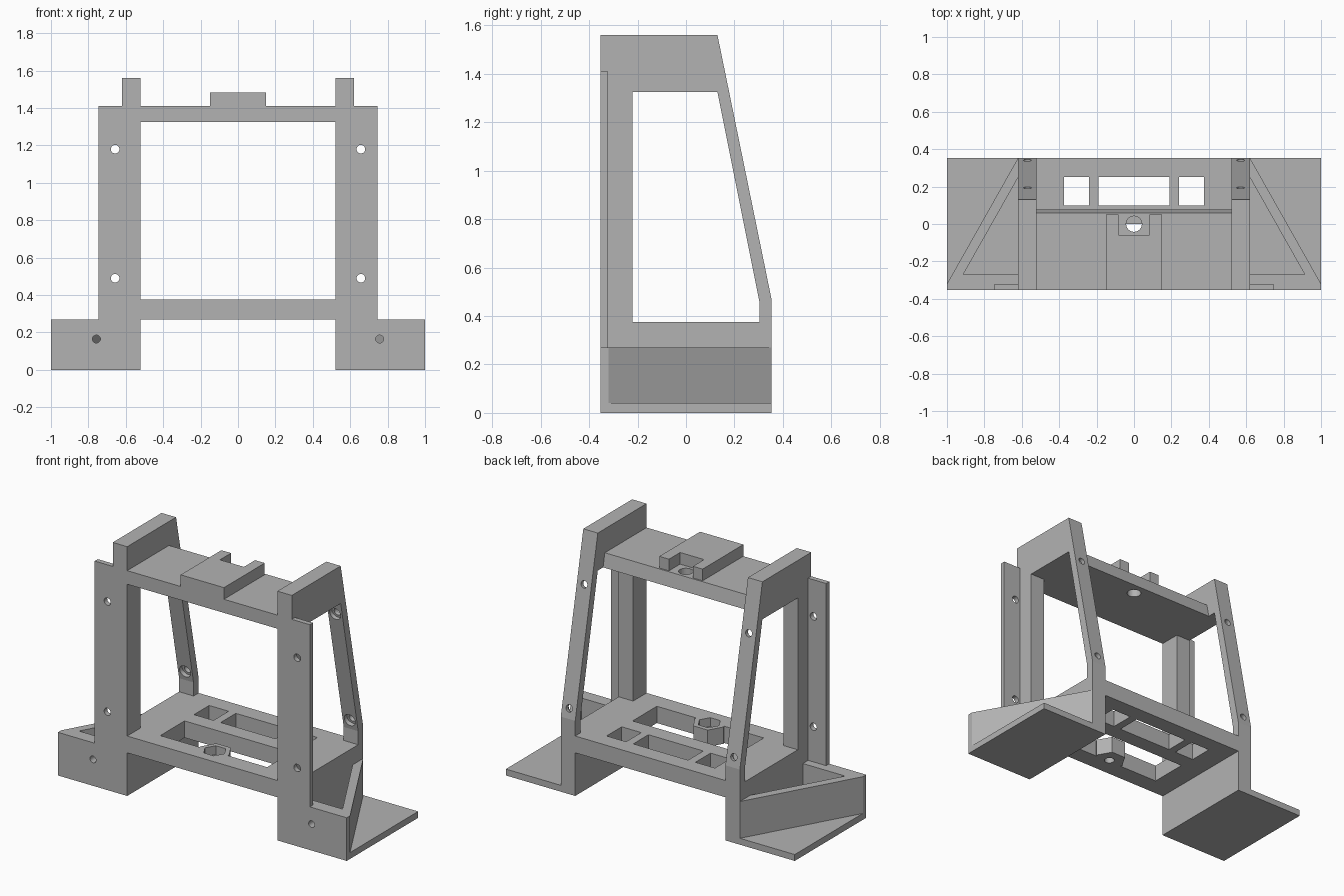
import bpy, math
from mathutils import Vector, Matrix

cube = bpy.data.objects.get("Cube")
if cube:
    bpy.data.objects.remove(cube, do_unlink=True)

grey = bpy.data.materials.new("plain grey")
grey.use_nodes = True
COLOUR = (0.45, 0.45, 0.45, 1)
grey.diffuse_color = COLOUR
grey.node_tree.nodes["Principled BSDF"].inputs["Base Color"].default_value = COLOUR


def prism(name, profile, low, high, axis="z"):
    """Extrude a profile: (x, y) along z, or (y, z) along x."""
    def place(p, t):
        return (p[0], p[1], t) if axis == "z" else (t, p[0], p[1])
    n = len(profile)
    verts = [place(p, t) for t in (low, high) for p in profile]
    faces = [list(range(n))[::-1], list(range(n, 2 * n))]
    faces += [[i, (i + 1) % n, n + (i + 1) % n, n + i] for i in range(n)]
    mesh = bpy.data.meshes.new(name)
    mesh.from_pydata(verts, [], faces)
    mesh.materials.append(grey)
    obj = bpy.data.objects.new(name, mesh)
    bpy.context.collection.objects.link(obj)
    return obj


def box(name, x0, x1, y0, y1, z0, z1):
    return prism(name, [(x0, y0), (x1, y0), (x1, y1), (x0, y1)], z0, z1)


def ngon(radius, sides, cx=0, cy=0):
    return [(cx + radius * math.cos(math.tau * i / sides),
             cy + radius * math.sin(math.tau * i / sides)) for i in range(sides)]


def drill(radius, centre, direction, start, end, sides=32):
    """Round cutter running along a direction through a centre."""
    obj = prism("drill", ngon(radius, sides), start, end)
    turn = Vector(direction).to_track_quat("Z", "Y").to_matrix().to_4x4()
    obj.data.transform(Matrix.Translation(centre) @ turn)
    return obj


def modify(obj, kind, **settings):
    mod = obj.modifiers.new(kind.lower(), kind)
    for key, value in settings.items():
        setattr(mod, key, value)
    bpy.context.view_layer.objects.active = obj
    bpy.ops.object.modifier_apply(modifier=mod.name)


def combine(obj, others, operation="DIFFERENCE"):
    for other in others:
        modify(obj, "BOOLEAN", operation=operation, solver="EXACT", object=other)
        bpy.data.objects.remove(other, do_unlink=True)


def mirrored(*parts):
    for part in parts:
        modify(part, "MIRROR")


IN, OUT, EDGE = 0.52, 0.62, 0.353

# Side frames: open trapezoid with a slanted back leg
frame = prism("side_frame", [(-EDGE, 0), (EDGE, 0), (EDGE, 0.47), (0.13, 1.56),
                             (-EDGE, 1.56)], IN, OUT, "x")
opening = prism("opening", [(-0.22, 0.375), (0.303, 0.375), (0.303, 0.46),
                            (0.13, 1.325), (-0.22, 1.325)], IN - 0.1, OUT + 0.1, "x")
slope = (EDGE - 0.13) / (1.56 - 0.47)
cutters = [opening]
for z in (0.53, 1.25):
    centre = (0.57, EDGE - slope * (z - 0.47), z)
    cutters.append(drill(0.022, centre, (0, 1, slope), -0.1, 0.05))
    cutters.append(drill(0.038, centre, (0, 1, slope), -0.1, -0.025))
combine(frame, cutters)

# Front mounting flanges with two screw holes
flange = box("front_flange", OUT, 0.745, -EDGE, -0.322, 0.27, 1.41)
combine(flange, [drill(0.023, (0.657, -EDGE, z), (0, 1, 0), -0.1, 0.1)
                 for z in (0.49, 1.18)])

# Feet: flat sole plus a triangular hollow brace
sole = box("foot_sole", OUT, 1, -EDGE, EDGE, 0, 0.04)
brace = prism("foot_brace", [(OUT, -EDGE), (1, -EDGE), (1, -0.32), (OUT, EDGE)], 0.04, 0.27)
pocket = prism("pocket", [(OUT - 0.001, -0.27), (0.913, -0.27), (OUT - 0.001, 0.25)], 0.04, 0.4)
combine(brace, [pocket, drill(0.021, (0.757, -EDGE, 0.165), (0, 1, 0), -0.1, 0.1)])
mirrored(frame, flange, sole, brace)

# Lower shelf with cable windows and a hexagonal nut boss
shelf = box("lower_shelf", -IN, IN, -EDGE, EDGE, 0.27, 0.375)
windows = [(-0.37, 0.37, -0.24, 0.0), (-0.19, 0.19, 0.1, 0.25),
           (-0.375, -0.24, 0.1, 0.25), (0.24, 0.375, 0.1, 0.25)]
combine(shelf, [box("window", *w, 0.2, 0.5) for w in windows])
combine(shelf, [prism("nut_boss", ngon(0.1, 6, 0, -0.23), 0.27, 0.375)], "UNION")
combine(shelf, [prism("nut_pocket", ngon(0.068, 6, 0, -0.23), 0.32, 0.5),
                drill(0.03, (0, -0.23, 0.3), (0, 0, 1), -0.1, 0.1)])

# Upper shelf with a slanted back edge
top = prism("upper_shelf", [(-EDGE, 1.325), (0.077, 1.325), (0.06, 1.41), (-EDGE, 1.41)],
            -IN, IN, "x")
combine(top, [drill(0.042, (0, 0, 1.36), (0, 0, 1), -0.2, 0.2)])

# Raised pad with a notch at the back
prism("raised_pad", [(-0.15, -EDGE), (0.15, -EDGE), (0.15, 0.05), (0.083, 0.05),
                     (0.083, -0.06), (-0.083, -0.06), (-0.083, 0.05), (-0.15, 0.05)],
      1.41, 1.483)
